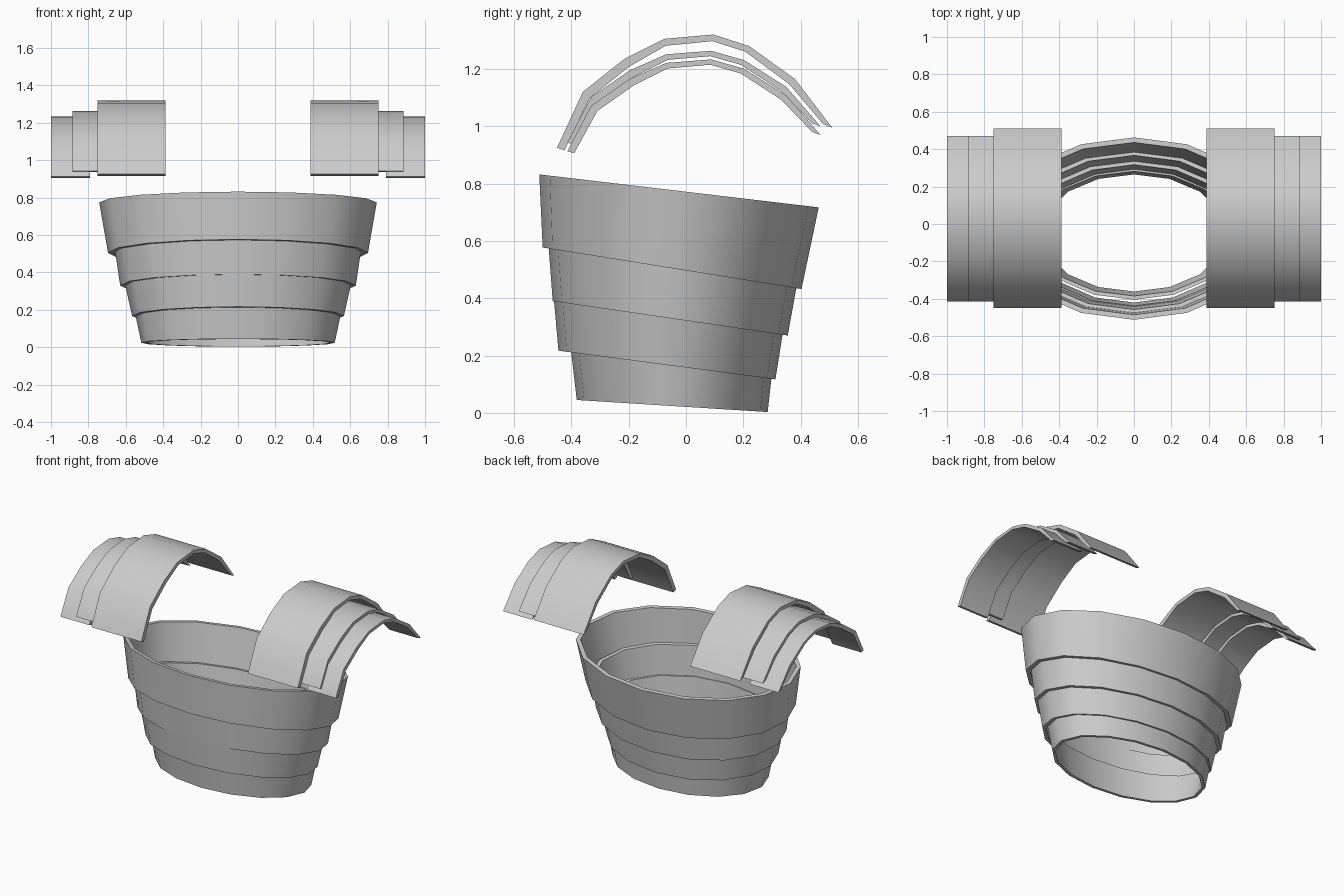
import bpy, bmesh, math

if "Cube" in bpy.data.objects:
    bpy.data.objects.remove(bpy.data.objects["Cube"])

SIDES = 16


def finish(bm, name):
    bmesh.ops.recalc_face_normals(bm, faces=bm.faces[:])
    me = bpy.data.meshes.new(name)
    bm.to_mesh(me)
    bm.free()
    ob = bpy.data.objects.new(name, me)
    bpy.context.collection.objects.link(ob)
    bpy.ops.object.select_all(action='DESELECT')
    ob.select_set(True)
    bpy.context.view_layer.objects.active = ob
    bpy.ops.object.shade_smooth_by_angle(angle=math.radians(35))
    return ob


def loft(bm, rings):
    # bridge a closed cycle of vertex rings
    vs = [[bm.verts.new(p) for p in r] for r in rings]
    for a, b in zip(vs, vs[1:] + vs[:1]):
        for i in range(len(a)):
            j = (i + 1) % len(a)
            bm.faces.new((a[i], a[j], b[j], b[i]))


def tilted_oval(front, back, half, inset):
    # oval ring through a front and a back (y, z) point
    cy, cz = (front[0] + back[0]) / 2, (front[1] + back[1]) / 2
    ry, rz = (back[0] - front[0]) / 2, (back[1] - front[1]) / 2
    k = 1 - inset / ry
    pts = []
    for i in range(SIDES):
        a = math.tau * i / SIDES
        s = math.sin(a) * k
        pts.append(((half - inset) * math.cos(a), cy + ry * s, cz + rz * s))
    return pts


def band(name, bottom, top, t):
    bm = bmesh.new()
    loft(bm, [tilted_oval(*bottom, 0), tilted_oval(*top, 0),
              tilted_oval(*top, t), tilted_oval(*bottom, t)])
    finish(bm, name)


# Torso bands: (front yz, back yz, half width) at bottom and top
band("chest_band", ((-0.50, 0.577), (0.403, 0.432), 0.695),
     ((-0.512, 0.832), (0.463, 0.717), 0.742), 0.027)
band("upper_waist_band", ((-0.465, 0.39), (0.355, 0.27), 0.63),
     ((-0.482, 0.615), (0.392, 0.475), 0.662), 0.025)
band("lower_waist_band", ((-0.445, 0.217), (0.312, 0.117), 0.566),
     ((-0.463, 0.42), (0.342, 0.305), 0.61), 0.025)
band("hip_band", ((-0.381, 0.045), (0.285, 0.003), 0.517),
     ((-0.405, 0.25), (0.302, 0.155), 0.555), 0.02)

# Shoulder plate arch, outer then inner, as (y, z)
OUTER = [(-0.45, 0.925), (-0.36, 1.12), (-0.215, 1.235), (-0.075, 1.305),
         (0.095, 1.32), (0.22, 1.28), (0.38, 1.165), (0.51, 0.995)]
INNER = [(-0.424, 0.916), (-0.336, 1.098), (-0.198, 1.208), (-0.07, 1.281),
         (0.092, 1.297), (0.207, 1.26), (0.36, 1.147), (0.478, 1.008)]


def plate(name, x0, x1, sy, sz, dz, side):
    bm = bmesh.new()
    n = len(OUTER)
    ends = []
    for x in (x0, x1):
        ends.append([[bm.verts.new((side * x, y * sy, z * sz + dz)) for y, z in prof]
                     for prof in (OUTER, INNER)])
    (ao, ai), (bo, bi) = ends
    for i in range(n - 1):
        for q in ((ao, bo), (ai, bi), (ao, ai), (bo, bi)):
            bm.faces.new((q[0][i], q[0][i + 1], q[1][i + 1], q[1][i]))
    for i in (0, n - 1):
        bm.faces.new((ao[i], bo[i], bi[i], ai[i]))
    finish(bm, name)


# Three overlapping plates on each shoulder
for side, label in ((1, "right"), (-1, "left")):
    plate(label + "_shoulder_inner_plate", 0.387, 0.75, 1, 1, 0, side)
    plate(label + "_shoulder_middle_plate", 0.675, 0.886, 0.92, 0.81, 0.194, side)
    plate(label + "_shoulder_outer_plate", 0.79, 1.0, 0.92, 0.81, 0.164, side)
